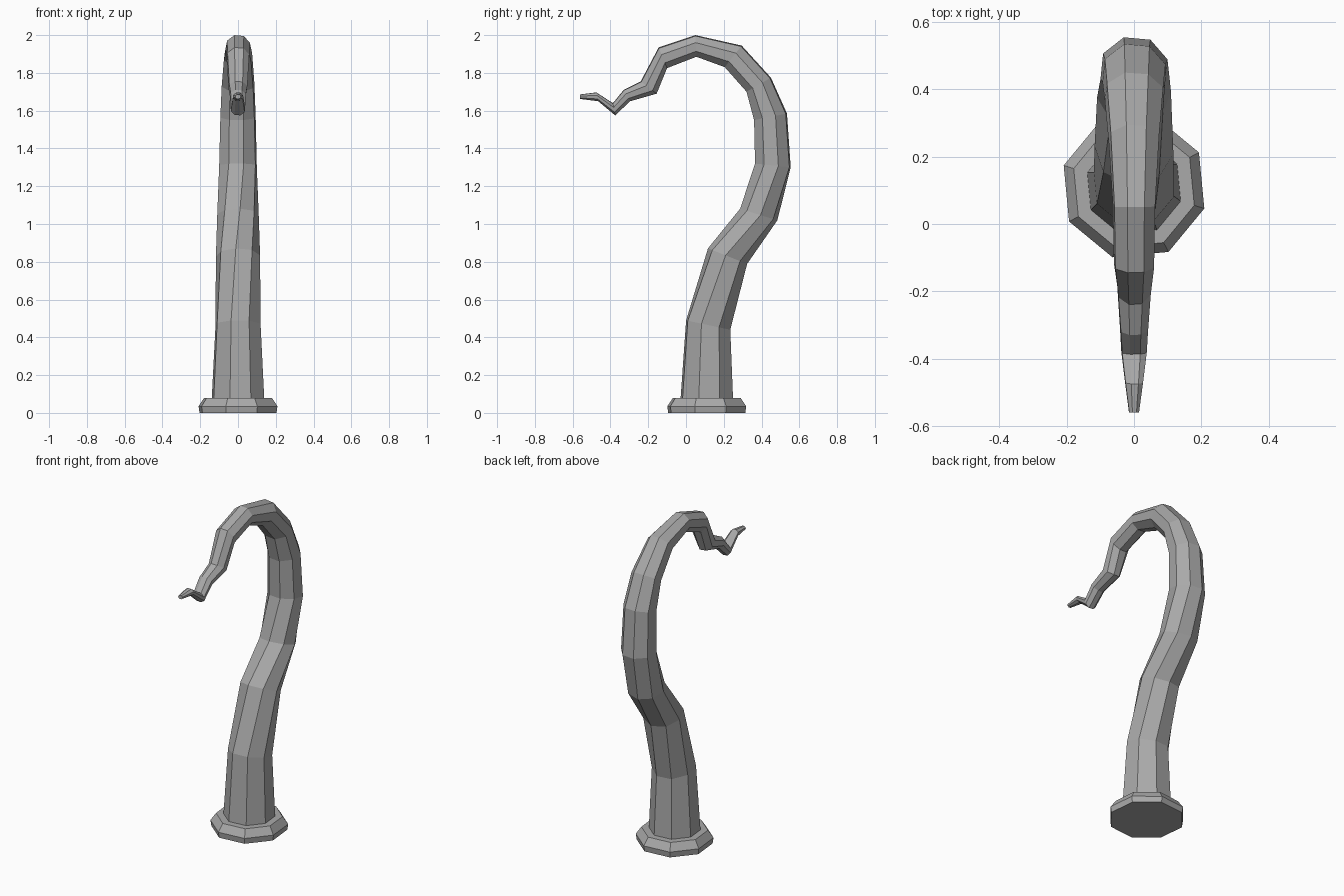
import bpy
import bmesh
import math
from mathutils import Vector

cube = bpy.data.objects.get("Cube")
if cube:
    bpy.data.objects.remove(cube, do_unlink=True)

SIDES = 8
PHASE = 28      # degrees, start angle of every octagon
TWIST = 34      # degrees gained along the middle of the stalk

grey = bpy.data.materials.new("plain grey")
grey.use_nodes = True
grey_value = (0.4, 0.4, 0.4, 1)
grey.diffuse_color = grey_value
grey.node_tree.nodes["Principled BSDF"].inputs["Base Color"].default_value = grey_value


def octagon(bm, inner, outer, half_width, turn):
    """Ring of vertices spanning an inner and an outer (y, z) point."""
    a, b = Vector((0, *inner)), Vector((0, *outer))
    centre, reach = (a + b) / 2, (b - a) / 2 * 1.04
    side = Vector((half_width * 1.04, 0, 0))
    ring = []
    for i in range(SIDES):
        angle = math.radians(turn) + math.tau * i / SIDES
        ring.append(bm.verts.new(centre + side * math.cos(angle) + reach * math.sin(angle)))
    return ring


def loft(name, sections):
    """Skin a list of ring descriptions and cap both ends."""
    bm = bmesh.new()
    rings = [octagon(bm, *section) for section in sections]
    for low, high in zip(rings, rings[1:]):
        for i in range(SIDES):
            j = (i + 1) % SIDES
            bm.faces.new((low[i], low[j], high[j], high[i]))
    bm.faces.new(rings[0][::-1])
    bm.faces.new(rings[-1])
    bmesh.ops.recalc_face_normals(bm, faces=bm.faces)
    mesh = bpy.data.meshes.new(name)
    bm.to_mesh(mesh)
    bm.free()
    mesh.materials.append(grey)
    obj = bpy.data.objects.new(name, mesh)
    bpy.context.collection.objects.link(obj)
    return obj


# Chamfered foot plate
def plate_ring(radius, z):
    middle = 0.11
    return ((middle - radius, z), (middle + radius, z), radius, PHASE)


loft("base_plate", [plate_ring(0.205, 0), plate_ring(0.21, 0.035), plate_ring(0.18, 0.08)])

# Curling stalk: inner point, outer point, half width
stalk = [
    ((-0.03, 0.07), (0.25, 0.07), 0.14),
    ((0.0, 0.49), (0.235, 0.44), 0.12),
    ((0.12, 0.87), (0.32, 0.79), 0.113),
    ((0.29, 1.08), (0.48, 1.02), 0.106),
    ((0.365, 1.32), (0.555, 1.3), 0.1),
    ((0.36, 1.55), (0.535, 1.585), 0.094),
    ((0.32, 1.7), (0.45, 1.775), 0.087),
    ((0.205, 1.83), (0.295, 1.945), 0.075),
    ((0.055, 1.885), (0.05, 2.0), 0.063),
    ((-0.1, 1.825), (-0.145, 1.935), 0.06),
    ((-0.155, 1.69), (-0.24, 1.755), 0.05),
    ((-0.295, 1.65), (-0.33, 1.71), 0.042),
    ((-0.375, 1.575), (-0.387, 1.64), 0.038),
    ((-0.465, 1.65), (-0.475, 1.697), 0.027),
    ((-0.56, 1.662), (-0.56, 1.686), 0.015),
]
sections = []
for index, ring in enumerate(stalk):
    progress = min(max((index - 1) / 3, 0), 1)
    sections.append((*ring, PHASE + TWIST * progress))
loft("curled_stalk", sections)
